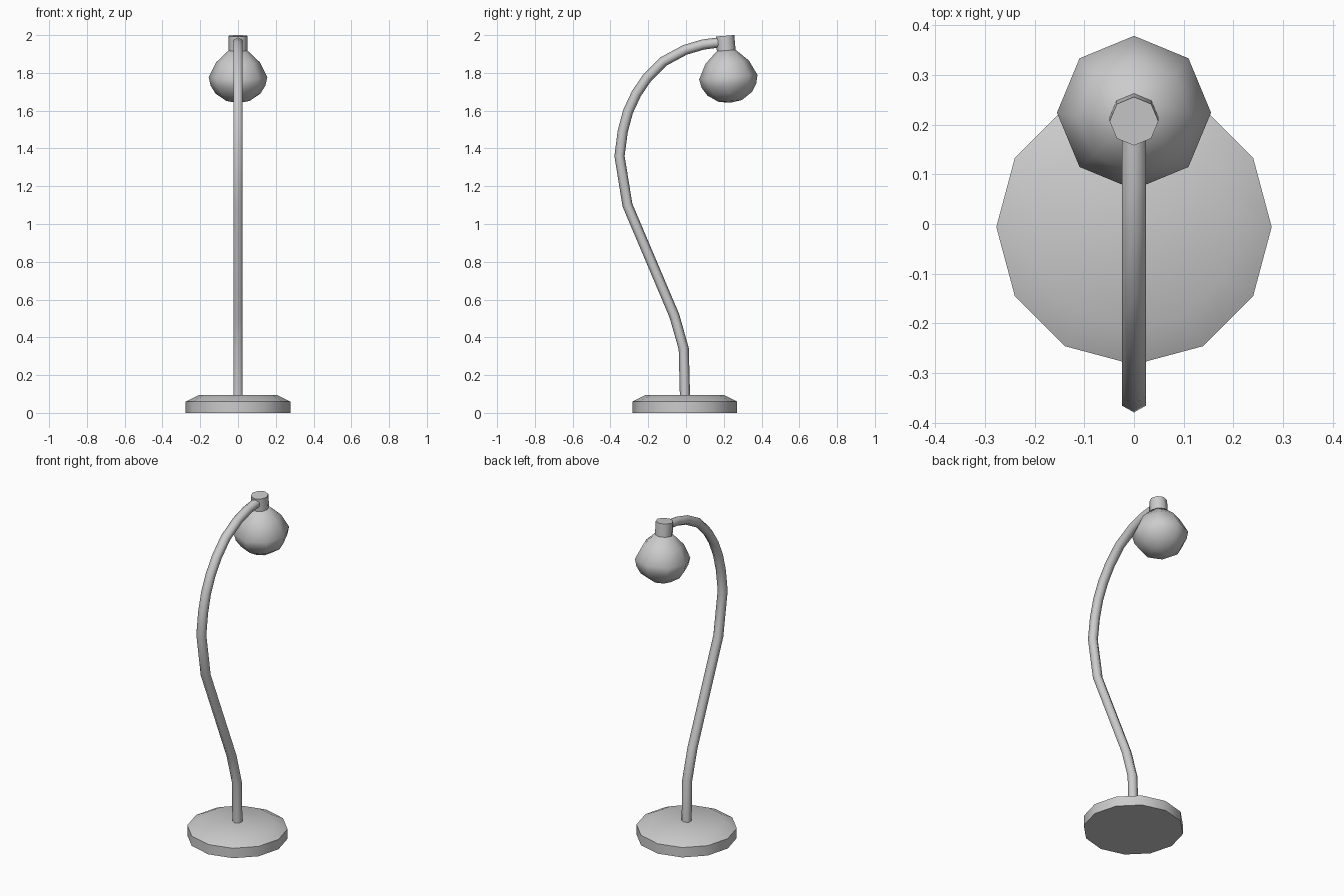
import bpy, math
from mathutils import Vector

if "Cube" in bpy.data.objects:
    bpy.data.objects.remove(bpy.data.objects["Cube"])


def skin(name, rings, sharp):
    """Loft equal-sized vertex rings into a capped, smooth-shaded mesh."""
    n = len(rings[0])
    verts = [v for ring in rings for v in ring]
    faces = [list(range(n))[::-1],
             [(len(rings) - 1) * n + i for i in range(n)]]
    for r in range(len(rings) - 1):
        for i in range(n):
            j = (i + 1) % n
            faces.append([r * n + i, r * n + j, (r + 1) * n + j, (r + 1) * n + i])
    me = bpy.data.meshes.new(name)
    me.from_pydata(verts, [], faces)
    me.shade_smooth()
    me.set_sharp_from_angle(angle=math.radians(sharp))
    ob = bpy.data.objects.new(name, me)
    bpy.context.collection.objects.link(ob)
    return ob


def lathe(name, profile, sides, sharp, loc, tilt=0):
    """Revolve an (r, z) profile, listed bottom to top, about z."""
    step = 2 * math.pi / sides
    rings = [[(r * math.cos(i * step), r * math.sin(i * step), z)
              for i in range(sides)] for r, z in profile]
    ob = skin(name, rings, sharp)
    ob.location = loc
    ob.rotation_euler.x = math.radians(tilt)
    return ob


# Twelve-sided foot with a sloped rim
lathe("base", [(0.277, 0), (0.277, 0.06), (0.205, 0.096)], 12, 35, (0, -0.006, 0))

# Hexagonal bent stem in the x = 0 plane, path as (y, z)
path = [Vector(p) for p in [
    (-0.005, 0.07), (-0.012, 0.34), (-0.062, 0.515), (-0.31, 1.1),
    (-0.352, 1.36), (-0.335, 1.49), (-0.307, 1.595), (-0.263, 1.69),
    (-0.205, 1.775), (-0.12, 1.86), (-0.005, 1.922), (0.09, 1.95), (0.19, 1.963)]]
rings = []
for i, p in enumerate(path):
    before = (p - path[i - 1]).normalized() if i else Vector((0, 0))
    after = (path[i + 1] - p).normalized() if i + 1 < len(path) else Vector((0, 0))
    t = (before + after).normalized()
    side = Vector((t.y, -t.x))
    ring = []
    for k in range(6):
        a = k * math.pi / 3
        q = p + side * 0.027 * math.cos(a)
        ring.append((-0.028 * math.sin(a), q.x, q.y))
    rings.append(ring)
skin("stem", rings, 75)

# Slightly tilted lamp head: round globe and its socket
head = (0, 0.224, 1.777)
lathe("globe", [(0.004, -0.135), (0.062, -0.126), (0.118, -0.088), (0.145, -0.045),
                (0.155, 0.0), (0.115, 0.08), (0.05, 0.142)], 8, 80, head, 4.5)
lathe("socket", [(0.05, 0.12), (0.049, 0.22)], 8, 60, head, 4.5)
